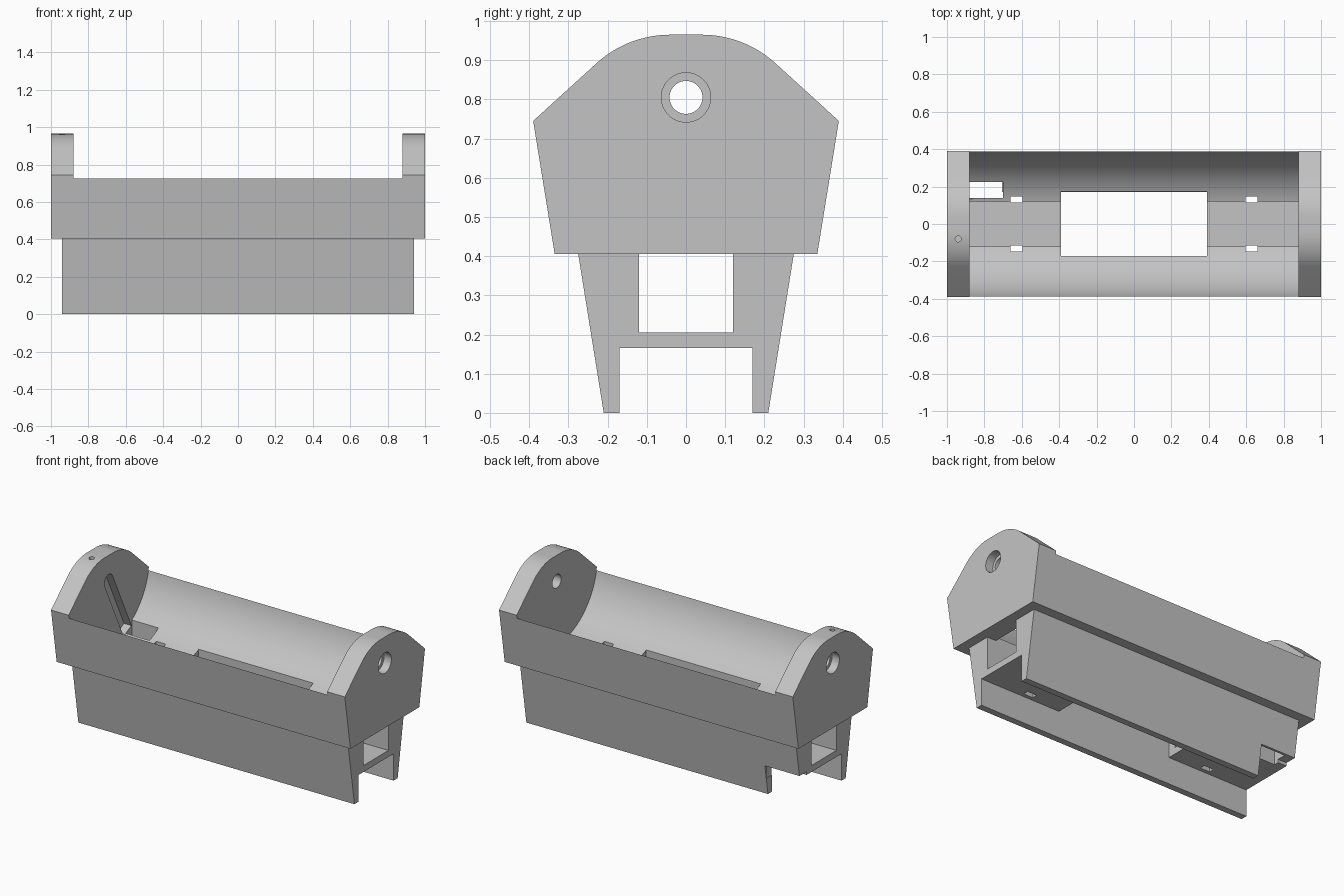
import bpy
import math
from mathutils import Matrix, Vector

cube = bpy.data.objects.get("Cube")
if cube:
    bpy.data.objects.remove(cube, do_unlink=True)

grey = bpy.data.materials.new("light_grey")
grey.use_nodes = True
colour = (0.55, 0.55, 0.55, 1)
grey.diffuse_color = colour
grey.node_tree.nodes["Principled BSDF"].inputs["Base Color"].default_value = colour


def extrude(name, profile, x0, x1):
    """Extrude a (y, z) outline along x."""
    n = len(profile)
    verts = [(x, y, z) for x in (x0, x1) for y, z in profile]
    faces = [tuple(range(n))[::-1], tuple(range(n, 2 * n))]
    faces += [(i, (i + 1) % n, n + (i + 1) % n, n + i) for i in range(n)]
    mesh = bpy.data.meshes.new(name)
    mesh.from_pydata(verts, [], faces)
    # make the winding point outward whichever way the outline runs
    area = sum(profile[i - 1][0] * profile[i][1] - profile[i][0] * profile[i - 1][1] for i in range(n))
    if area < 0:
        mesh.flip_normals()
    mesh.materials.append(grey)
    obj = bpy.data.objects.new(name, mesh)
    bpy.context.collection.objects.link(obj)
    return obj


def box(x0, x1, y0, y1, z0, z1):
    return extrude("cutter", [(y0, z0), (y1, z0), (y1, z1), (y0, z1)], x0, x1)


def disc(cy, cz, r, x0, x1, n=48):
    ring = [(cy + r * math.cos(2 * math.pi * i / n), cz + r * math.sin(2 * math.pi * i / n)) for i in range(n)]
    return extrude("cutter", ring, x0, x1)


def combine(target, tool, operation="DIFFERENCE"):
    """Apply one boolean and discard the tool."""
    mod = target.modifiers.new("cut", "BOOLEAN")
    mod.operation, mod.solver, mod.object = operation, "EXACT", tool
    bpy.ops.object.select_all(action="DESELECT")
    bpy.context.view_layer.objects.active = target
    target.select_set(True)
    bpy.ops.object.modifier_apply(modifier=mod.name)
    bpy.data.objects.remove(tool, do_unlink=True)


# Main dimensions
BASE, RIM, TOP = 0.405, 0.745, 0.965
AXIS, TROUGH_R, PLATE = 0.805, 0.395, 0.88
FOOT = 0.94

# Upper body with rounded shoulders at the ends
R, flat, sweep = 0.28, 0.04, math.radians(41.4)
half = [(0.335, BASE), (0.39, RIM)]
for i in range(17):
    a = sweep * (1 - i / 16)
    half.append((flat + R * math.sin(a), TOP - R * (1 - math.cos(a))))
cradle = extrude("cradle_body", half + [(-y, z) for y, z in reversed(half)], -1, 1)

# Tapered foot with two legs
side = [(0.17, 0.165), (0.17, 0), (0.21, 0), (0.279, 0.43)]
foot = extrude("foot", side + [(-y, z) for y, z in reversed(side)], -FOOT, FOOT)
combine(cradle, foot, "UNION")

# Round trough between the end plates
end = math.asin((AXIS - RIM) / TROUGH_R)
arc = []
for i in range(97):
    a = math.pi + end + (math.pi - 2 * end) * i / 96
    arc.append((TROUGH_R * math.cos(a), AXIS + TROUGH_R * math.sin(a)))
trough = extrude("cutter", [(-0.5, 1.1), (-0.5, RIM)] + arc + [(0.5, RIM), (0.5, 1.1)], -PLATE, PLATE)
combine(cradle, trough)

# Tunnel through the foot, open to the trough between the plates
combine(cradle, box(-1.1, 1.1, -0.12, 0.12, 0.205, BASE))
combine(cradle, box(-PLATE, PLATE, -0.12, 0.12, 0.205, 0.6))

# Central window
combine(cradle, box(-0.39, 0.39, -0.17, 0.175, 0.1, 0.7))

# Strap slots beside the tunnel
for sx in (-1, 1):
    for sy in (-1, 1):
        xs = sorted((sx * 0.595, sx * 0.66))
        ys = sorted((sy * 0.115, sy * 0.147))
        combine(cradle, box(*xs, *ys, 0.1, 0.6))

# Wire outlet and the notch under it
combine(cradle, box(-PLATE, -0.7, 0.14, 0.225, 0.1, 0.6))
combine(cradle, box(-1.1, -0.705, 0.17, 0.4, -0.1, 0.185))

# Pivot holes with outer counterbores
combine(cradle, disc(0, AXIS, 0.042, -1.1, 1.1))
for x0, x1 in ((-1.1, -0.95), (0.95, 1.1)):
    combine(cradle, disc(0, AXIS, 0.063, x0, x1))

# Wire groove from the pivot hole down to the outlet
start, stop = Vector((0, AXIS)), Vector((0.182, 0.43))
along = (stop - start).normalized()
angle = math.atan2(along.y, along.x)
w = 0.042
outline = []
for i in range(17):
    a = angle + math.pi / 2 + math.pi * i / 16
    outline.append((start.x + w * math.cos(a), start.y + w * math.sin(a)))
across = Vector((-along.y, along.x)) * w
outline += [tuple(stop - across), tuple(stop + across)]
combine(cradle, extrude("cutter", outline, -0.93, -0.86))

# Small set-screw hole in the top of one plate
screw = disc(0, 0, 0.016, -0.1, 0.1, 24)
screw.data.transform(Matrix.Translation((-0.94, -0.08, 0.93)) @ Matrix.Rotation(math.pi / 2, 4, "Y"))
combine(cradle, screw)

# Smooth curved surfaces, keep edges crisp
bpy.ops.object.select_all(action="DESELECT")
cradle.select_set(True)
bpy.context.view_layer.objects.active = cradle
bpy.ops.object.shade_smooth_by_angle(angle=math.radians(25))
